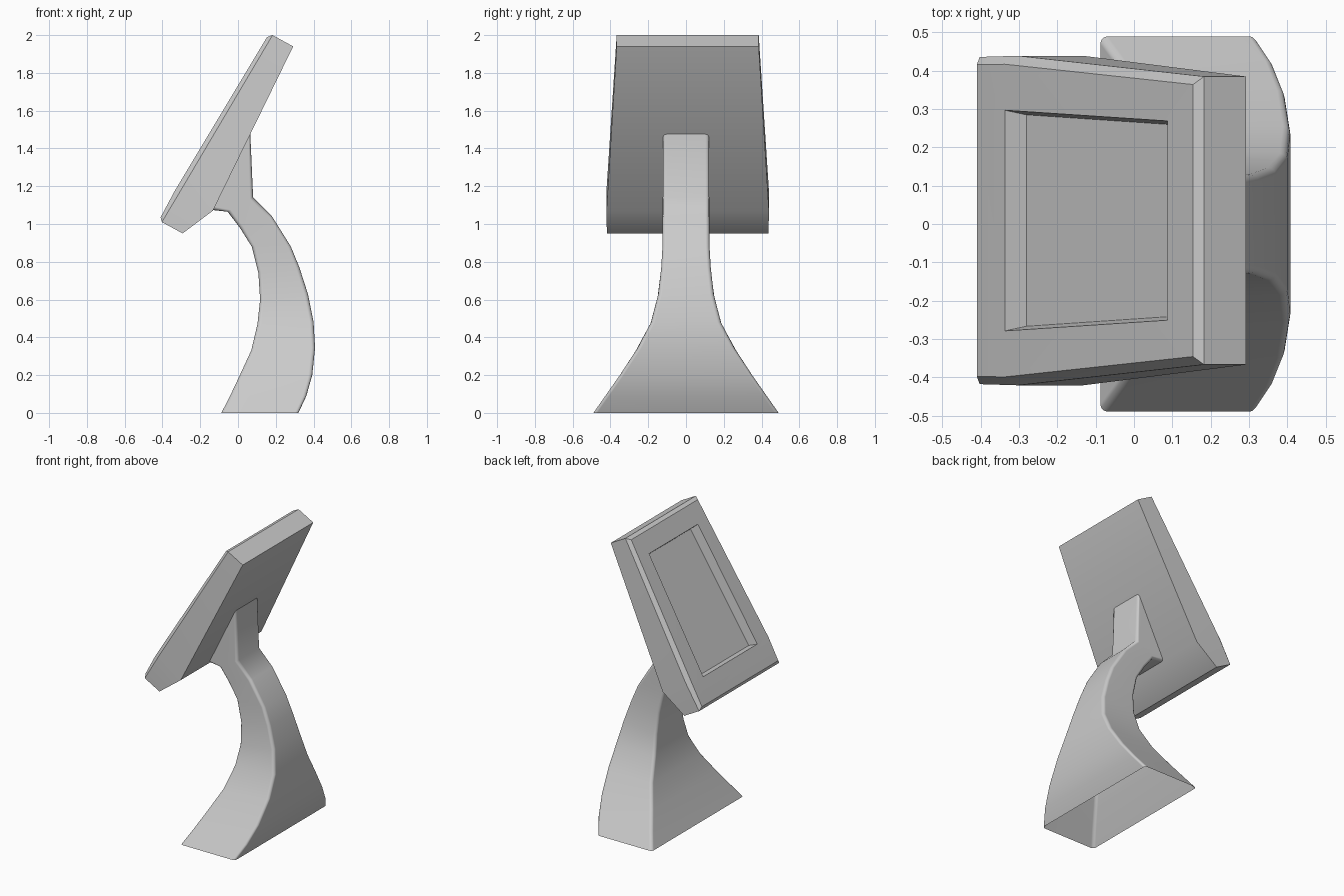
import bpy, bmesh
from math import radians, sin, cos, pi

if "Cube" in bpy.data.objects:
    bpy.data.objects.remove(bpy.data.objects["Cube"])


def make_object(name, bm):
    bmesh.ops.recalc_face_normals(bm, faces=bm.faces)
    me = bpy.data.meshes.new(name)
    bm.to_mesh(me)
    bm.free()
    ob = bpy.data.objects.new(name, me)
    bpy.context.collection.objects.link(ob)
    bpy.ops.object.select_all(action='DESELECT')
    ob.select_set(True)
    bpy.context.view_layer.objects.active = ob
    return ob


# Tilted display: tapered body with chamfered front rim and a sunken screen
Y0 = 0.009
bm = bmesh.new()


def pair(x, z, w):
    """Two mirrored vertices, -y first."""
    return [bm.verts.new((x, Y0 + s * w, z)) for s in (-1, 1)]


# stations from bottom to top: (back, outer rim, front rim)
bottom = [pair(-0.293, 0.95, 0.428), pair(-0.403, 1.01, 0.427), pair(-0.41, 1.035, 0.407)]
kink = [pair(-0.133, 1.07, 0.43), pair(-0.303, 1.178, 0.43), pair(-0.337, 1.172, 0.408)]
top = [pair(0.292, 1.94, 0.376), pair(0.183, 2.0, 0.376), pair(0.154, 1.99, 0.355)]
hole = [pair(-0.337, 1.172, 0.288), pair(0.087, 1.878, 0.26)]
floor = [pair(-0.281, 1.152, 0.276), pair(0.133, 1.838, 0.248)]


def band(a, b):
    bm.faces.new((a[0], a[1], b[1], b[0]))


for lo, hi in ((bottom, kink), (kink, top)):
    band(lo[0], hi[0])                                   # back
    for s in (0, 1):
        for i in (0, 1):                                 # side and side chamfer
            bm.faces.new((lo[i][s], lo[i + 1][s], hi[i + 1][s], hi[i][s]))
for end in (bottom, top):
    band(end[0], end[1])
    band(end[1], end[2])
# front frame around the screen
bm.faces.new((bottom[2][0], bottom[2][1], kink[2][1], hole[0][1], hole[0][0], kink[2][0]))
band(hole[1], top[2])
for s in (0, 1):
    bm.faces.new((kink[2][s], hole[0][s], hole[1][s], top[2][s]))
    bm.faces.new((hole[0][s], floor[0][s], floor[1][s], hole[1][s]))
band(hole[0], floor[0])
band(hole[1], floor[1])
band(floor[0], floor[1])
make_object("display_panel", bm)
bpy.ops.object.shade_smooth_by_angle(angle=radians(30))

# Curved stand: lofted rounded sections, open at the base
sections = [  # left x, left z, right x, right z
    (-0.088, 0, 0.32, 0), (-0.042, 0.09, 0.362, 0.09), (0.01, 0.2, 0.393, 0.2),
    (0.07, 0.33, 0.408, 0.345), (0.103, 0.47, 0.4, 0.48), (0.117, 0.6, 0.37, 0.63),
    (0.108, 0.74, 0.325, 0.77), (0.073, 0.88, 0.28, 0.88), (0.01, 0.98, 0.18, 1.04),
    (-0.055, 1.065, 0.08, 1.142), (-0.135, 1.074, 0.065, 1.48)]
widths = [(0, 0.49), (0.1, 0.42), (0.2, 0.35), (0.28, 0.3), (0.36, 0.245), (0.44, 0.2),
          (0.54, 0.162), (0.7, 0.135), (0.89, 0.124), (2, 0.12)]


def half_width(z):
    for (z0, w0), (z1, w1) in zip(widths, widths[1:]):
        if z <= z1:
            return w0 + (w1 - w0) * (z - z0) / (z1 - z0)


bm = bmesh.new()
R, N = 0.02, 3
rings = []
for xl, zl, xr, zr in sections:
    length = ((xr - xl) ** 2 + (zr - zl) ** 2) ** 0.5
    ring = []
    for q, (su, sy) in enumerate(((1, 1), (-1, 1), (-1, -1), (1, -1))):
        for k in range(N + 1):
            a = (q + k / N) * pi / 2
            u = (length / 2 + su * (length / 2 - R) + R * cos(a)) / length
            z = zl + (zr - zl) * u
            y = sy * (half_width(max(z, 0)) - R) + R * sin(a)
            ring.append(bm.verts.new((xl + (xr - xl) * u, y, z)))
    rings.append(ring)
for a, b in zip(rings, rings[1:]):
    for i in range(len(a)):
        j = (i + 1) % len(a)
        bm.faces.new((a[i], a[j], b[j], b[i]))
stand = make_object("curved_stand", bm)
bpy.ops.object.shade_smooth()
stand.modifiers.new("even_shading", 'WEIGHTED_NORMAL')
